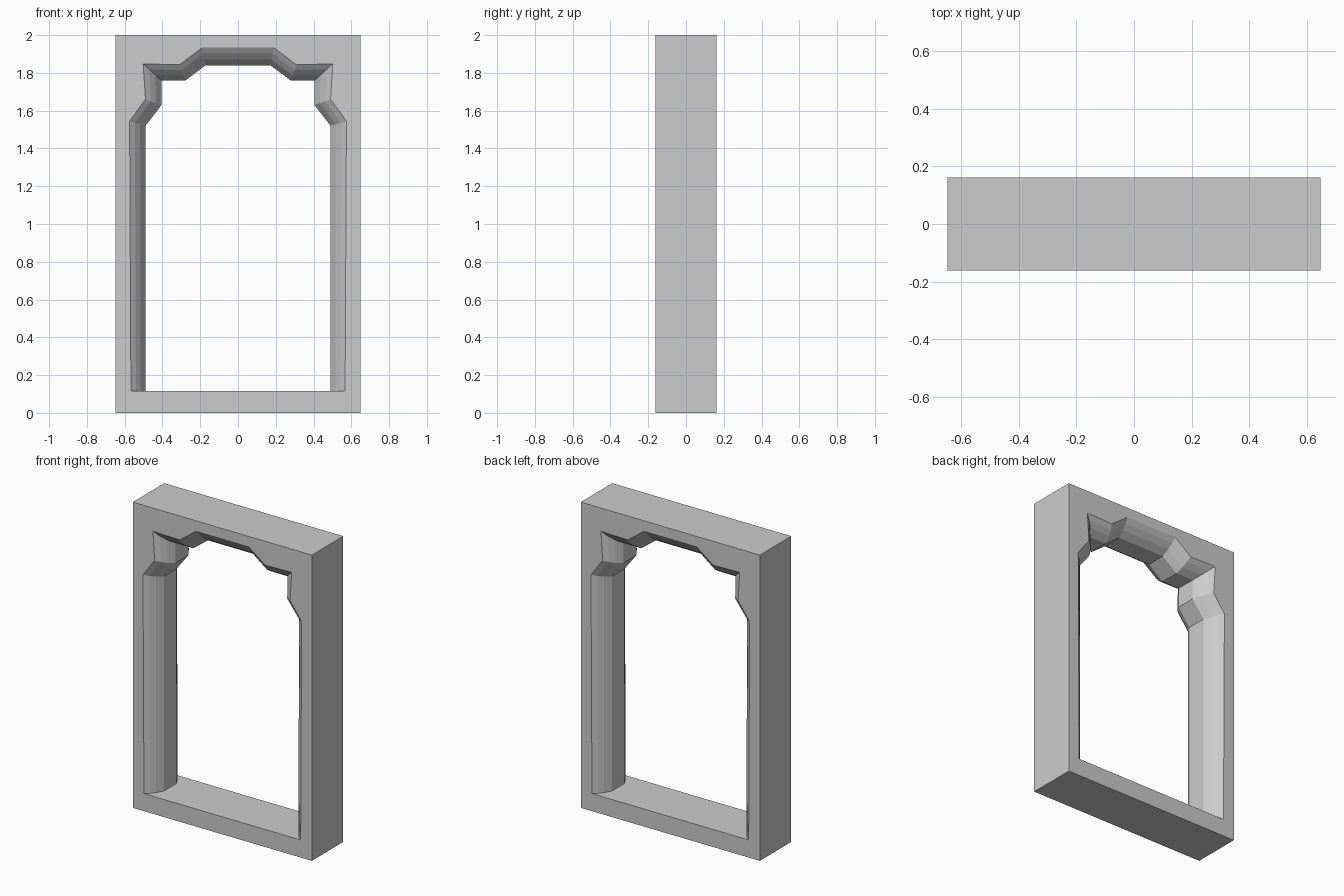
import bpy, bmesh

if "Cube" in bpy.data.objects:
    bpy.data.objects.remove(bpy.data.objects["Cube"])

W, D, H, SILL = 0.648, 0.162, 2.0, 0.115

# Right half of the opening: throat outline and the wider outline at the wall face
throat = [(0.49, SILL), (0.49, 1.52), (0.405, 1.63), (0.405, 1.76), (0.278, 1.76), (0.172, 1.84)]
mouth = [(0.567, SILL), (0.574, 1.545), (0.490, 1.66), (0.502, 1.848), (0.31, 1.843), (0.188, 1.934)]

# Rounded moulding section: (depth, blend from throat to mouth), front to back
section = [(0.162, 1.0), (0.140, 0.66), (0.110, 0.33), (0.065, 0.0)]
section = [(-y, t) for y, t in section] + [(y, t) for y, t in reversed(section)]


def ring(bm, y, t):
    half = [(a[0] + (b[0] - a[0]) * t, a[1] + (b[1] - a[1]) * t) for a, b in zip(throat, mouth)]
    pts = half + [(-x, z) for x, z in reversed(half)]
    return [bm.verts.new((x, y, z)) for x, z in pts]


def bridge(bm, a, b):
    n = len(a)
    for i in range(n):
        j = (i + 1) % n
        bm.faces.new((a[i], a[j], b[j], b[i]))


def loop_edges(bm, loop):
    return [bm.edges.get((loop[i], loop[(i + 1) % len(loop)])) for i in range(len(loop))]


bm = bmesh.new()

# Moulded reveal and sill
rings = [ring(bm, y, t) for y, t in section]
for a, b in zip(rings, rings[1:]):
    bridge(bm, a, b)

# Outer sides of the block
corners = [(-W, 0), (W, 0), (W, H), (-W, H)]
front, back = [[bm.verts.new((x, y, z)) for x, z in corners] for y in (-D, D)]
bridge(bm, front, back)

# Front and back wall faces around the opening
for outer, inner, s in ((front, rings[0], -1), (back, rings[-1], 1)):
    bmesh.ops.triangle_fill(bm, use_beauty=True, normal=(0, s, 0),
                            edges=loop_edges(bm, outer) + loop_edges(bm, inner))

bmesh.ops.recalc_face_normals(bm, faces=bm.faces)
mesh = bpy.data.meshes.new("arched_frame")
bm.to_mesh(mesh)
bm.free()
bpy.context.collection.objects.link(bpy.data.objects.new("arched_frame", mesh))
